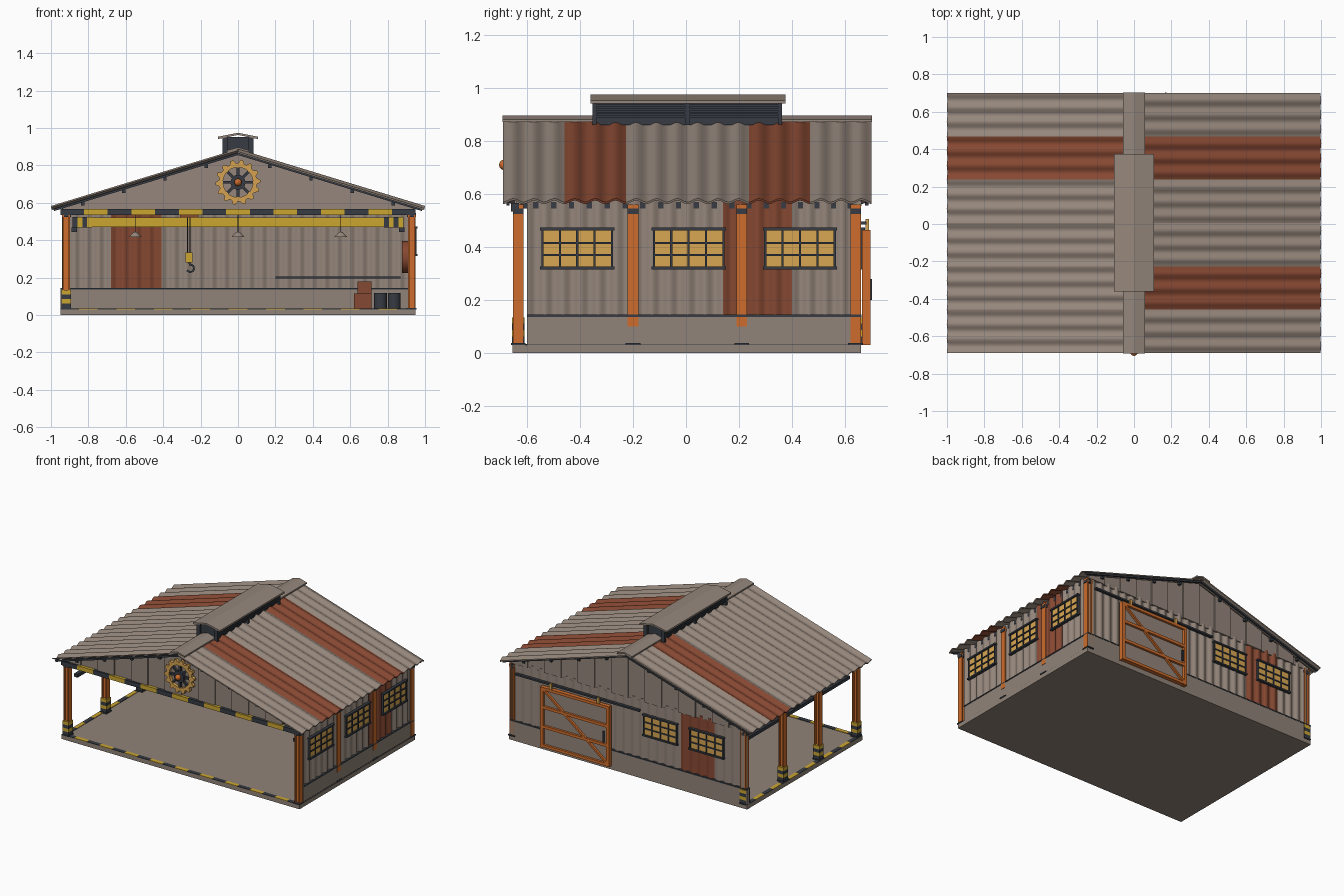
import bpy, bmesh, math
from mathutils import Vector, Matrix

if "Cube" in bpy.data.objects:
    bpy.data.objects.remove(bpy.data.objects["Cube"])

MATS = {}
for nm, c in {
    "taupe_metal": (0.30, 0.24, 0.20), "rust": (0.24, 0.065, 0.032),
    "orange_paint": (0.61, 0.15, 0.025), "yellow_paint": (0.60, 0.38, 0.03),
    "dark_steel": (0.038, 0.045, 0.056), "amber_glass": (0.70, 0.39, 0.085),
    "concrete": (0.28, 0.23, 0.19), "brass": (0.66, 0.36, 0.08),
}.items():
    m = bpy.data.materials.new(nm)
    m.diffuse_color = (*c, 1)
    m.use_nodes = True
    m.node_tree.nodes["Principled BSDF"].inputs["Base Color"].default_value = m.diffuse_color
    MATS[nm] = m
T, R, O, Y, D, A, C, B = MATS.values()


def finish(name, bm, *mats, smooth=False):
    bmesh.ops.recalc_face_normals(bm, faces=bm.faces)
    me = bpy.data.meshes.new(name)
    bm.to_mesh(me)
    bm.free()
    ob = bpy.data.objects.new(name, me)
    bpy.context.collection.objects.link(ob)
    for m in mats:
        me.materials.append(m)
    if smooth:
        bpy.ops.object.select_all(action='DESELECT')
        ob.select_set(True)
        bpy.context.view_layer.objects.active = ob
        bpy.ops.object.shade_smooth_by_angle(angle=math.radians(40))
    return ob


def add_box(bm, x0, x1, y0, y1, z0, z1, mi=0):
    mat = Matrix.Translation(((x0 + x1) / 2, (y0 + y1) / 2, (z0 + z1) / 2)) @ Matrix.Diagonal((x1 - x0, y1 - y0, z1 - z0, 1))
    vs = bmesh.ops.create_cube(bm, size=1, matrix=mat)["verts"]
    for f in {f for v in vs for f in v.link_faces}:
        f.material_index = mi


def boxes(name, lst, *mats):
    bm = bmesh.new()
    for b in lst:
        add_box(bm, *b)
    return finish(name, bm, *mats)


def bars(name, pairs, w, h, mat):
    """Rectangular bars between pairs of points."""
    bm = bmesh.new()
    for p, q in pairs:
        p, q = Vector(p), Vector(q)
        d = q - p
        rot = d.to_track_quat('Z', 'Y').to_matrix().to_4x4()
        bmesh.ops.create_cube(bm, size=1, matrix=Matrix.Translation((p + q) / 2) @ rot @ Matrix.Diagonal((w, h, d.length, 1)))
    return finish(name, bm, mat)


def cone(name, p, axis, r1, r2, h, mat, n=20):
    bm = bmesh.new()
    rot = Vector(axis).to_track_quat('Z', 'Y').to_matrix().to_4x4()
    bmesh.ops.create_cone(bm, cap_ends=True, segments=n, radius1=r1, radius2=r2, depth=h, matrix=Matrix.Translation(p) @ rot)
    return finish(name, bm, mat, smooth=True)


def sheet(name, origin, u, v, waves, amp, mat, thick=0.008):
    """Corrugated sheet: waves run across u, ridges run along v."""
    o, u, v = Vector(origin), Vector(u), Vector(v)
    n = u.cross(v).normalized()
    bm = bmesh.new()
    rows, steps = [], waves * 8
    for i in range(steps + 1):
        off = o + u * (i / steps) + n * amp * math.cos(2 * math.pi * i / 8)
        rows.append([[bm.verts.new(off + v * t + n * s * thick / 2) for t in (0, 1)] for s in (-1, 1)])
    for a, b in zip(rows, rows[1:]):
        for s in (0, 1):
            bm.faces.new((a[s][0], b[s][0], b[s][1], a[s][1]))
        for t in (0, 1):
            bm.faces.new((a[0][t], b[0][t], b[1][t], a[1][t]))
    for e in (rows[0], rows[-1]):
        bm.faces.new((e[0][0], e[0][1], e[1][1], e[1][0]))
    return finish(name, bm, mat, smooth=True)


def hazard(name, axis, lo, hi, step, rest):
    """Alternating dark and yellow blocks along an axis."""
    n = max(1, round((hi - lo) / step))
    out = []
    for i in range(n):
        b = list(rest)
        b[axis * 2:axis * 2] = [lo + (hi - lo) * i / n, lo + (hi - lo) * (i + 1) / n]
        out.append((*b, i % 2))
    return boxes(name, out, D, Y)


SLOPE = 0.305
def roof_z(x):
    return 0.872 - SLOPE * abs(x)


# Floor slab with painted edges, low walls and their caps
boxes("floor_slab", [(-.95, .95, -.655, .66, 0, .03)], C)
hazard("front_floor_stripe", 0, -.95, .95, .1, (-.655, -.625, .03, .034))
hazard("left_floor_stripe", 1, -.62, .655, .1, (-.95, -.92, .03, .034))
boxes("low_walls", [(.915, .945, -.6, .66, .03, .14), (-.95, .945, .63, .66, .03, .14)], C)
boxes("low_wall_caps", [(.912, .948, -.6, .662, .137, .145), (-.95, .948, .627, .662, .137, .145),
                        (.944, .947, -.6, .66, .028, .033)], D)

# Corrugated walls
for y0, y1, w, m in [(-.6, .14, 11, T), (.14, .4, 4, R), (.4, .65, 4, T)]:
    sheet("right_wall_sheet", (.932, y0, .145), (0, y1 - y0, 0), (0, 0, .43), w, .007, m)
for x0, x1, w, m in [(-.94, -.68, 4, T), (-.68, -.41, 4, R), (-.41, .93, 20, T)]:
    sheet("back_wall_sheet", (x0, .648, .145), (x1 - x0, 0, 0), (0, 0, .43), w, .007, m)

# Gable planks, alternating in depth
for name, yc in (("front_gable", -.635), ("back_gable", .65)):
    bm = bmesh.new()
    for i in range(14):
        x0, x1 = -.938 + i * .134, -.938 + (i + 1) * .134
        y = yc + (.004 if i % 2 else -.004)
        prof = [(x0, .555), (x1, .555), (x1, roof_z(x1) - .012), (x0, roof_z(x0) - .012)]
        f = bm.faces.new([bm.verts.new((x, y - .008, z)) for x, z in prof])
        g = bmesh.ops.extrude_face_region(bm, geom=[f])
        bmesh.ops.translate(bm, vec=(0, .016, 0), verts=[v for v in g["geom"] if isinstance(v, bmesh.types.BMVert)])
    finish(name, bm, T)

# Roof sheets with rust-coloured replacements
for s in (1, -1):
    for i in range(6):
        rust = i in (1, 4) if s > 0 else i == 4
        y0 = -.69 + i * .2317
        sheet("roof_sheet", (0, y0, .877), (0, .2317, 0), (s * .998, 0, -SLOPE * .998), 3, .007, R if rust else T)

# Purlins under the roof and rafters at the column lines
boxes("purlins", [(s * x - .009, s * x + .009, -.66, .675, roof_z(x) - .034, roof_z(x) - .014)
                  for s in (1, -1) for x in (.17, .39, .61, .83)], D)
bars("rafters", [((0, y, .835), (s * .93, y, .552)) for y in (-.2, .21) for s in (1, -1)], .02, .02, D)
bars("roof_edge_trim", [((0, y, .862), (s * .985, y, .562)) for y in (-.672, .682) for s in (1, -1)], .012, .012, D)


def cap(name, half, y0, y1, z, drop, t):
    """Folded ridge strip."""
    bm = bmesh.new()
    prof = [(-half, z - drop), (0, z), (half, z - drop), (half, z - drop - t), (0, z - t), (-half, z - drop - t)]
    ends = [[bm.verts.new((x, y, zz)) for x, zz in prof] for y in (y0, y1)]
    for i in range(6):
        j = (i + 1) % 6
        bm.faces.new((ends[0][i], ends[0][j], ends[1][j], ends[1][i]))
    for e in ends:
        bm.faces.new(e[:2] + e[4:])
        bm.faces.new(e[1:5])
    return finish(name, bm, T)


# Ridge cap and louvred ridge vent
cap("ridge_cap", .058, -.692, .702, .897, .016, .01)
cap("vent_roof", .108, -.36, .375, .975, .022, .012)
boxes("vent_core", [(-.06, .06, -.34, .35, .86, .952)], D)
boxes("vent_louvres", [(s * .07 - .012, s * .07 + .012, -.35, .36, z, z + .008)
                       for s in (1, -1) for z in (.888, .902, .916, .93)], D)
boxes("vent_posts", [(s * .07 - .014, s * .07 + .014, y - .008, y + .008, .86, .95)
                     for s in (1, -1) for y in (-.345, .005, .355)], D)

# H-section columns with feet, head brackets and painted bases
for s in (1, -1):
    for y in (-.633, -.2, .21, .64):
        inner = s > 0 and abs(y) < .5
        x, z0 = s * (.928 if s > 0 else .918), .1 if inner else .03
        boxes("column", [(x - .02, x - .012, y - .02, y + .02, z0, .56), (x + .012, x + .02, y - .02, y + .02, z0, .56),
                         (x - .012, x + .012, y - .007, y + .007, z0, .56)], O)
        boxes("column_foot", [(x - .026, x + .026, y - .028, y + .028, .03, .038)], D)
        boxes("column_head_bracket", [(x - .024, x + .024, y - .02, y + .02, .525, .545)], D)
        if s < 0:
            hazard("column_base_stripes", 2, .038, .135, .025, (x - .025, x + .025, y - .024, y + .024))

# Front striped beam, eave beams and crane runways
hazard("front_beam", 0, -.95, .95, .1267, (-.66, -.63, .535, .566))
boxes("eave_beams", [(s * .92 - .012, s * .92 + .012, -.63, .64, .545, .57) for s in (1, -1)], D)
boxes("crane_runways", [(s * .875 - .014, s * .875 + .014, -.6, .62, .445, .468) for s in (1, -1)], D)

# Overhead crane, trolley, cable and hook
boxes("crane_bridge", [(-.78, .78, -.03, .03, .47, .522)], Y)
for s in (1, -1):
    hazard("crane_end_stripes", 0, min(s * .78, s * .885), max(s * .78, s * .885), .026, (-.035, .035, .468, .524))
boxes("crane_trolley", [(-.31, -.21, -.045, .045, .522, .54)], R)
boxes("crane_cable", [(x - .002, x + .002, -.04, -.036, .33, .525) for x in (-.27, -.256)], D)
boxes("hook_block", [(-.282, -.244, -.055, -.02, .28, .335)], Y)
arc = [(-.255 + .02 * math.cos(a), -.038, .25 + .02 * math.sin(a)) for a in [math.radians(90 - 40 * k) for k in range(7)]]
bars("crane_hook", list(zip(arc, arc[1:])) + [((-.255, -.038, .265), (-.262, -.038, .285))], .011, .011, D)

# Hanging lamps
for x in (-.55, 0, .55):
    boxes("lamp_wire", [(x - .002, x + .002, -.302, -.298, .44, .81 - SLOPE * abs(x))], D)
    cone("lamp_shade", (x, -.3, .43), (0, 0, 1), .035, .01, .026, T)

# Gear emblem on the front gable
bm = bmesh.new()
N, loops = 56, []
for y in (-.672, -.65):
    for inner in (0, 1):
        ring = []
        for k in range(N):
            r = .08 if inner else (.12 if k % 4 < 2 else .102)
            a = 2 * math.pi * k / N
            ring.append(bm.verts.new((r * math.cos(a), y, .71 + r * math.sin(a))))
        loops.append(ring)
for p, q in ((0, 1), (1, 3), (3, 2), (2, 0)):
    for k in range(N):
        j = (k + 1) % N
        bm.faces.new((loops[p][k], loops[p][j], loops[q][j], loops[q][k]))
finish("gear_ring", bm, B)
bars("gear_spokes", [((0, -.66, .71), (.085 * math.cos(k * math.pi / 4), -.66, .71 + .085 * math.sin(k * math.pi / 4)))
                     for k in range(8)], .016, .014, D)
cone("gear_hub", (0, -.664, .71), (0, 1, 0), .04, .04, .024, D)
bm = bmesh.new()
bmesh.ops.create_uvsphere(bm, u_segments=16, v_segments=10, radius=.02, matrix=Matrix.Translation((0, -.685, .71)))
finish("gear_center", bm, O, smooth=True)


def window(name, c, side):
    """Barred window, four panes by three, on the right or back wall."""
    def put(a0, a1, z0, z1, d0, d1):
        if side == "right":
            return (.935 + d0, .935 + d1, c + a0, c + a1, z0, z1)
        return (c + a0, c + a1, .65 + d0, .65 + d1, z0, z1)
    boxes(name + "_glass", [put(-.13, .13, .325, .465, .005, .014)], A)
    fr = [put(-.135 + .0655 * i, -.127 + .0655 * i, .32, .47, .005, .02) for i in range(5)]
    fr += [put(-.135, .135, z, z + .008, .005, .02) for z in (.366, .412)]
    fr += [put(-.14, .14, z, z + .011, .005, .025) for z in (.316, .462)]
    boxes(name + "_frame", fr, D)


for y in (-.41, .01, .43):
    window("right_window", y, "right")
for x in (-.26, -.63):
    window("back_window", x, "back")

# Sliding back door with orange bracing, rail and hangers
boxes("door_panel", [(.14, .67, .664, .678, .04, .455)], T)
boxes("door_frame", [(x - .012, x + .012, .664, .695, .03, .465) for x in (.142, .668)]
      + [(.13, .68, .664, .694, z - .01, z + .01) for z in (.042, .18, .32, .455)], O)
bars("door_brace", [((.66, .684, .45), (.15, .684, .05))], .02, .014, O)
boxes("door_rail", [(-.1, .89, .66, .68, .485, .497)], D)
boxes("door_hangers", [(x - .01, x + .01, .678, .69, .455, .505) for x in (.22, .6)], B)
boxes("door_handle", [(.165, .175, .692, .702, .2, .28)], D)

# Stored goods, shelf and wall reel inside
boxes("wall_shelf", [(.2, .87, .56, .63, .196, .206)], D)
boxes("crates", [(.62, .715, .42, .52, .031, .115), (.64, .715, .43, .51, .115, .18)], R)
for x in (.762, .835):
    cone("barrel", (x, .47, .075), (0, 0, 1), .034, .034, .085, D)
cone("wall_reel", (.895, -.1, .31), (1, 0, 0), .085, .085, .035, R)
